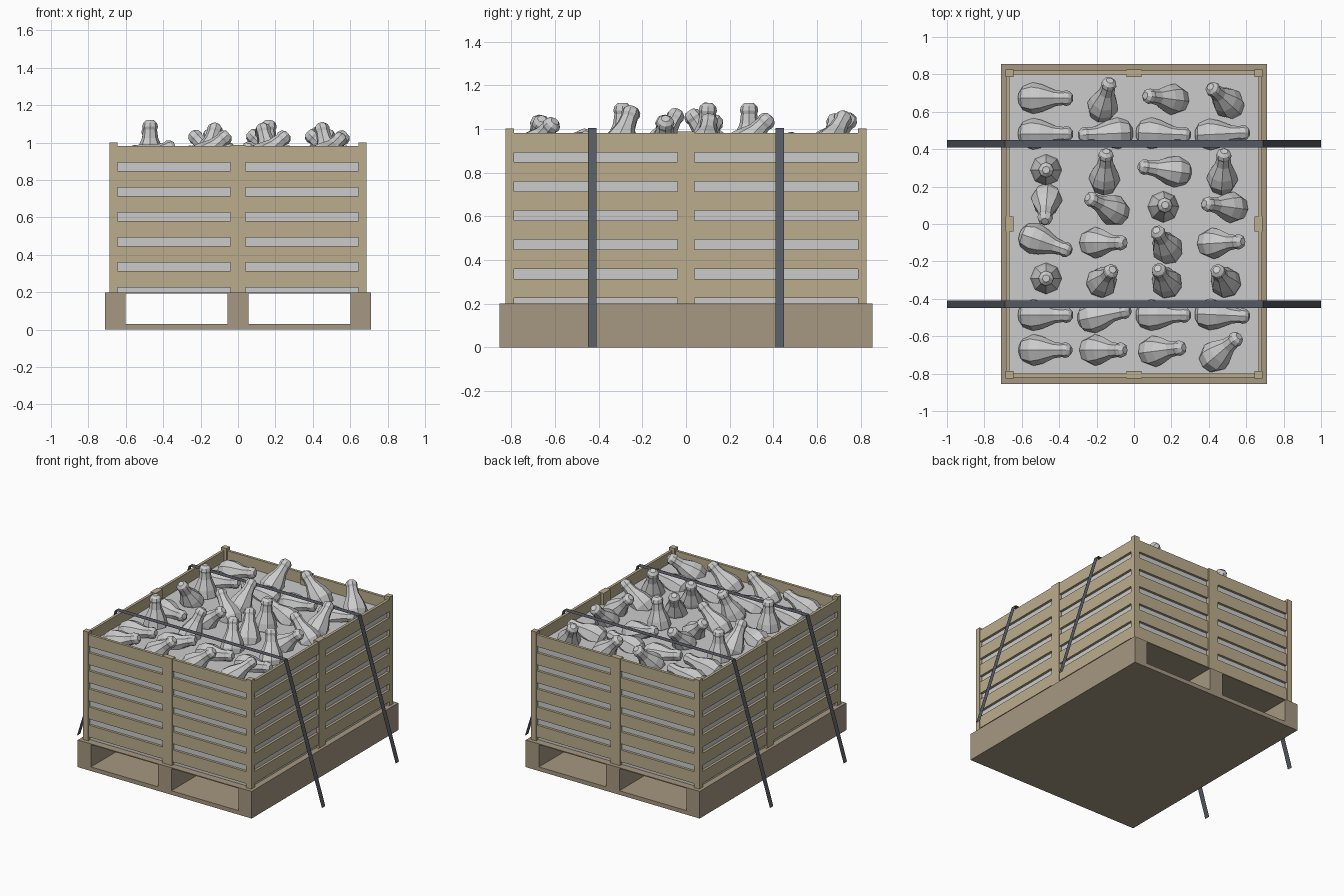
import bpy, bmesh, math
from mathutils import Vector, Matrix

if "Cube" in bpy.data.objects:
    bpy.data.objects.remove(bpy.data.objects["Cube"])


def material(name, rgb):
    m = bpy.data.materials.new(name)
    m.diffuse_color = (*rgb, 1)
    m.use_nodes = True
    m.node_tree.nodes["Principled BSDF"].inputs["Base Color"].default_value = m.diffuse_color
    return m


CRATE = material("crate_wood", (0.50, 0.42, 0.27))
PALLET = material("pallet_wood", (0.38, 0.31, 0.22))
STRAP = material("strap_webbing", (0.09, 0.10, 0.12))


def finish(name, bm, mat=None):
    me = bpy.data.meshes.new(name)
    bm.to_mesh(me)
    bm.free()
    if mat:
        me.materials.append(mat)
    ob = bpy.data.objects.new(name, me)
    bpy.context.collection.objects.link(ob)
    return ob


def box(bm, x0, x1, y0, y1, z0, z1):
    size = Matrix.Diagonal((x1 - x0, y1 - y0, z1 - z0, 1))
    mid = Matrix.Translation(((x0 + x1) / 2, (y0 + y1) / 2, (z0 + z1) / 2))
    bmesh.ops.create_cube(bm, size=1, matrix=mid @ size)


# Pallet: bottom and top boards with three bearers, leaving two fork tunnels
bm = bmesh.new()
box(bm, -0.71, 0.71, -0.855, 0.855, 0, 0.03)
box(bm, -0.71, 0.71, -0.855, 0.855, 0.193, 0.2)
for x0, x1 in ((-0.71, -0.602), (-0.055, 0.055), (0.602, 0.71)):
    box(bm, x0, x1, -0.855, 0.855, 0.03, 0.193)
finish("pallet", bm, PALLET)

# Crate slats on all four sides
bm = bmesh.new()
for i in range(6):
    z0 = 0.226 + 0.1335 * i
    z1 = min(z0 + 0.088, 0.986)
    for s in (-1, 1):
        xs, ys = sorted((s * 0.665, s * 0.685)), sorted((s * 0.80, s * 0.82))
        box(bm, *xs, -0.80, 0.80, z0, z1)
        box(bm, -0.685, 0.685, *ys, z0, z1)
finish("crate_slats", bm, CRATE)

# Crate posts at the corners and mid sides
bm = bmesh.new()
for s in (-1, 1):
    xs, ys = sorted((s * 0.645, s * 0.688)), sorted((s * 0.787, s * 0.826))
    box(bm, *xs, -0.04, 0.04, 0.2, 0.988)
    box(bm, -0.04, 0.04, *ys, 0.2, 0.988)
    for t in (-1, 1):
        box(bm, *sorted((t * 0.645, t * 0.688)), *ys, 0.2, 1.002)
finish("crate_posts", bm, CRATE)

# Solid fill under the top layer of gourds
bm = bmesh.new()
box(bm, -0.667, 0.667, -0.802, 0.802, 0.2, 0.9)
finish("crate_fill", bm)

# Flat straps over the crate
for side, y in (("front", -0.43), ("back", 0.43)):
    bm = bmesh.new()
    rows = [[bm.verts.new((x, y + d, z)) for d in (-0.02, 0.02)]
            for x, z in ((-1, 0), (-0.69, 1.006), (0.69, 1.006), (1, 0))]
    for a, b in zip(rows, rows[1:]):
        bm.faces.new((a[0], b[0], b[1], a[1]))
    finish(side + "_strap", bm, STRAP)

# Gourd: eight-sided lathe, origin at the bulb centre, neck along +z
PROFILE = ((-0.075, 0.035), (-0.055, 0.066), (0.0, 0.084), (0.05, 0.073),
           (0.12, 0.043), (0.165, 0.037), (0.18, 0.042), (0.20, 0.037), (0.215, 0.02))


def gourd(name, loc, direction):
    bm = bmesh.new()
    rings = [[bm.verts.new((r * math.cos(k * math.pi / 4), r * math.sin(k * math.pi / 4), z))
              for k in range(8)] for z, r in PROFILE]
    for a, b in zip(rings, rings[1:]):
        for k in range(8):
            bm.faces.new((a[k], a[(k + 1) % 8], b[(k + 1) % 8], b[k]))
    bm.faces.new(rings[0][::-1])
    bm.faces.new(rings[-1])
    ob = finish(name, bm)
    ob.location = loc
    ob.rotation_euler = direction.to_track_quat('Z', 'Y').to_euler()


# Each gourd: neck offset from its bulb in plan (hundredths); shorter means steeper
COLS = (-0.47, -0.155, 0.16, 0.475)
ROWS = (0.673, 0.482, 0.289, 0.095, -0.10, -0.291, -0.487, -0.674)
LEANS = (
    ((21, 0), (4, 14), (-15, 2), (-10, 9)),
    ((21, 0), (-21, -1), (21, -1), (21, 1)),
    ((0, 0), (1, 15), (-20, 3), (1, 15)),
    ((-1, -12), (-14, 7), (1, 1), (-15, 2)),
    ((20, -7), (16, 0), (-6, 10), (16, 1)),
    ((0, 0), (6, 7), (-5, 8), (-5, 7)),
    ((21, 0), (20, 4), (21, 0), (21, -1)),
    ((20, 0), (16, 0), (16, 2), (13, 11)),
)
for y, leans in zip(ROWS, LEANS):
    for x, (dx, dy) in zip(COLS, leans):
        d = Vector((dx, dy, 0)) / 100
        d.z = math.sqrt(max(0, 0.215 ** 2 - d.length_squared))
        # shift back so the whole gourd is centred on its grid cell
        gourd("gourd", (x - d.x * 0.33, y - d.y * 0.33, 0.905), d)
